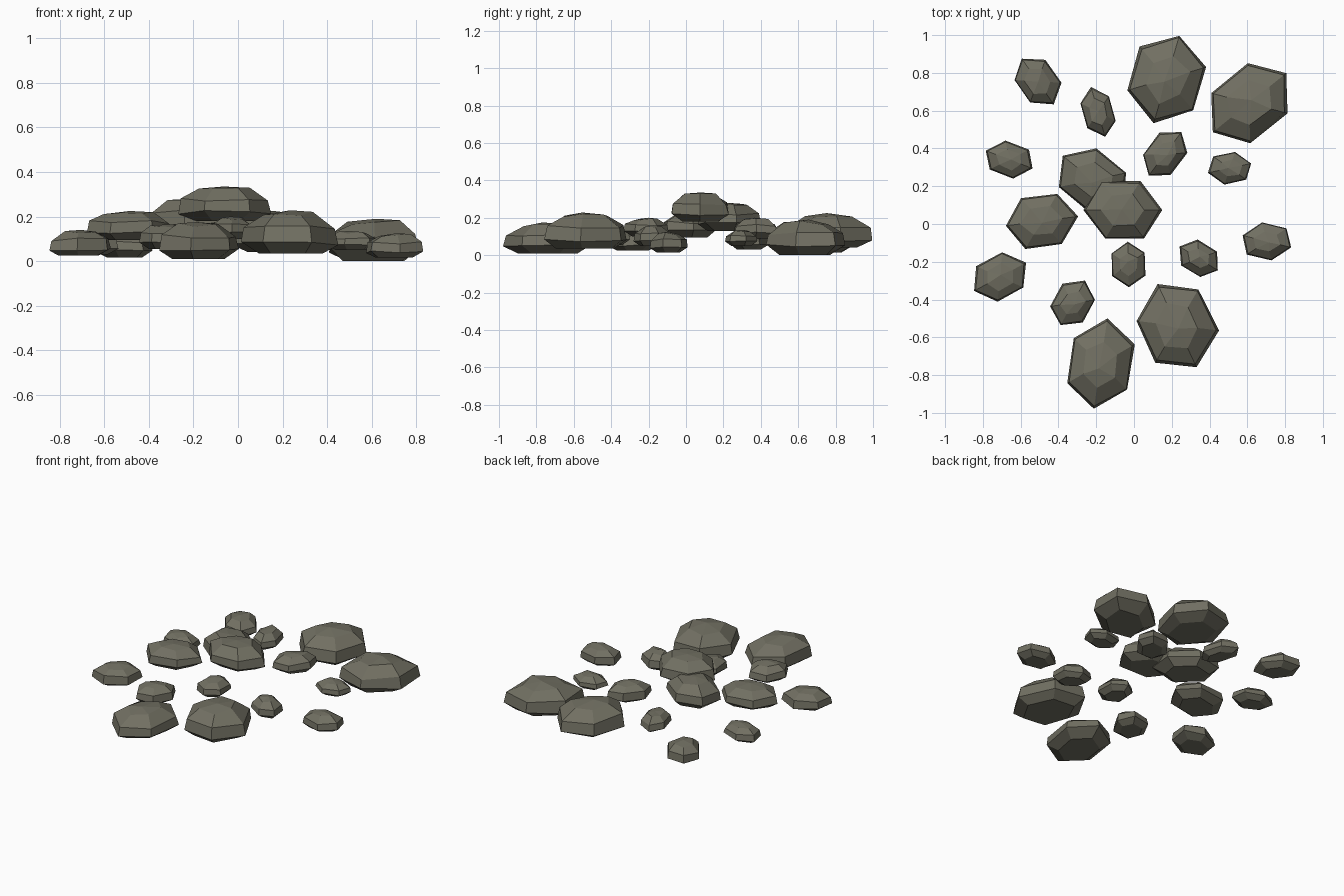
import bpy, bmesh, math, random

if "Cube" in bpy.data.objects:
    bpy.data.objects.remove(bpy.data.objects["Cube"])

random.seed(4)

stone = bpy.data.materials.new("olive grey stone")
stone.diffuse_color = (0.165, 0.16, 0.122, 1)
stone.use_nodes = True
stone.node_tree.nodes["Principled BSDF"].inputs["Base Color"].default_value = stone.diffuse_color

# Each stone: centre x, y / two neighbouring corner vectors of its six-sided outline / bottom, top
STONES = [
    ((-.51, .755), (.124, -.007), (.040, .113), (.015, .13)),
    ((-.19, .592), (.094, -.047), (.057, .084), (.08, .18)),
    ((.173, .769), (.210, .062), (.068, .231), (.04, .225)),
    ((.609, .640), (.200, -.053), (.194, .156), (.0, .19)),
    ((-.66, .341), (.103, .052), (-.02, .099), (.03, .13)),
    ((-.22, .233), (.180, .038), (.021, .168), (.13, .28)),
    ((-.06, .074), (.207, .0), (.092, .152), (.18, .335)),
    ((.164, .371), (.116, .005), (.087, .116), (.09, .2)),
    ((.507, .296), (.115, .025), (.028, .086), (.05, .135)),
    ((-.49, .015), (.191, .025), (.084, .145), (.095, .225)),
    ((-.71, -.28), (.136, .074), (.012, .130), (.025, .14)),
    ((-.03, -.214), (.087, .063), (-.003, .122), (.1, .2)),
    ((.344, -.183), (.094, .036), (-.007, .099), (.05, .16)),
    ((.703, -.092), (.105, .069), (-.025, .101), (.015, .125)),
    ((-.325, -.419), (.118, .017), (.065, .118), (.055, .165)),
    ((.228, -.538), (.218, -.025), (.115, .195), (.035, .228)),
    ((-.177, -.741), (.178, .102), (.036, .239), (.01, .175)),
]

# Ring profile from flat base to cap: outline scale, height fraction
RINGS = [(.66, 0), (1.0, .25), (.94, .62), (.54, .91)]


def make_stone(name, centre, a, b, span):
    bm = bmesh.new()
    z0, h = span[0], span[1] - span[0]
    c = (b[0] - a[0], b[1] - a[1])
    outline = [a, b, c] + [(-p[0], -p[1]) for p in (a, b, c)]
    rings = []
    for level, (s, f) in enumerate(RINGS):
        ring = []
        for x, y in outline:
            k = s * (1 + (random.uniform(-.1, .1) if level in (0, 3) else random.uniform(-.02, .02)))
            dz = random.uniform(-.06, .06) if level else 0
            ring.append(bm.verts.new((centre[0] + x * k, centre[1] + y * k, z0 + h * (f + dz))))
        rings.append(ring)
    bm.faces.new(rings[0][::-1])                       # flat underside
    for lo, hi in zip(rings, rings[1:]):               # chiselled sides
        for i in range(6):
            j = (i + 1) % 6
            bm.faces.new((lo[i], lo[j], hi[j], hi[i]))
    apex = bm.verts.new((centre[0] + a[0] * random.uniform(-.12, .12),
                         centre[1] + b[1] * random.uniform(-.12, .12), z0 + h))
    for i in range(6):                                 # faceted cap
        bm.faces.new((rings[-1][i], rings[-1][(i + 1) % 6], apex))
    bmesh.ops.recalc_face_normals(bm, faces=bm.faces)
    mesh = bpy.data.meshes.new(name)
    bm.to_mesh(mesh)
    bm.free()
    mesh.materials.append(stone)
    bpy.context.collection.objects.link(bpy.data.objects.new(name, mesh))


for n, (centre, a, b, span) in enumerate(STONES, 1):
    size = math.hypot(*a) + math.hypot(*b)
    kind = "boulder" if size > .4 else "rock" if size > .3 else "pebble"
    make_stone(f"{kind}_{n:02d}", centre, a, b, span)
